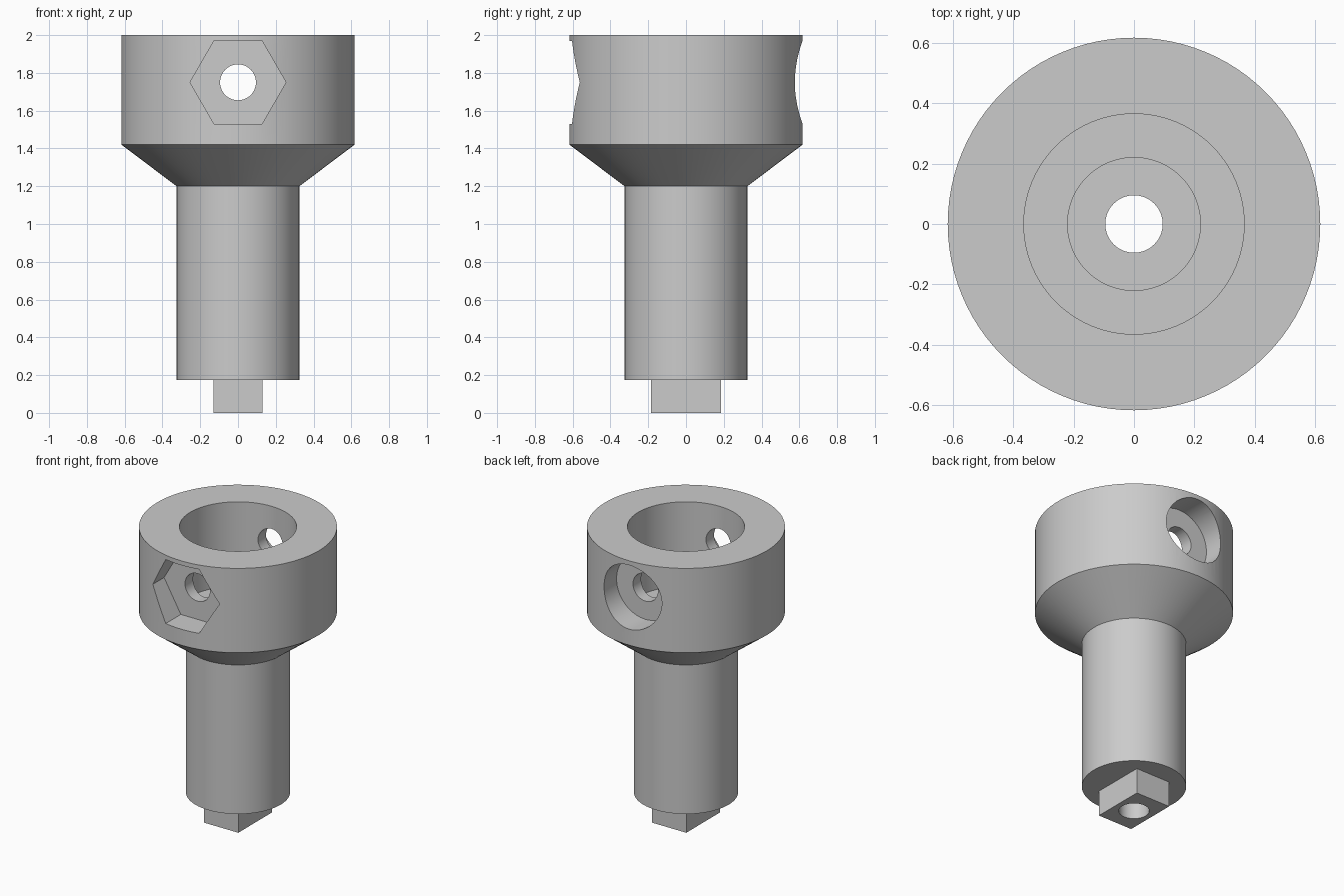
import bpy, bmesh, math
from mathutils import Matrix

if "Cube" in bpy.data.objects:
    bpy.data.objects.remove(bpy.data.objects["Cube"], do_unlink=True)

SEG = 96
CROSS_Z = 1.75       # height of the cross bolt
FLOOR = 0.44         # distance of the recess floors from the axis

grey = bpy.data.materials.new("plain grey")
grey.use_nodes = True
grey.diffuse_color = (0.6, 0.6, 0.6, 1)
grey.node_tree.nodes["Principled BSDF"].inputs["Base Color"].default_value = (0.6, 0.6, 0.6, 1)


def make_object(name, bm):
    bmesh.ops.recalc_face_normals(bm, faces=bm.faces)
    mesh = bpy.data.meshes.new(name)
    bm.to_mesh(mesh)
    bm.free()
    mesh.materials.append(grey)
    obj = bpy.data.objects.new(name, mesh)
    bpy.context.collection.objects.link(obj)
    return obj


def lathe(name, profile):
    """Spin a closed (radius, height) outline about the z axis."""
    bm = bmesh.new()
    verts = [bm.verts.new((r, 0, z)) for r, z in profile]
    edges = [bm.edges.new((v, verts[i - 1])) for i, v in enumerate(verts)]
    bmesh.ops.spin(bm, geom=verts + edges, axis=(0, 0, 1), cent=(0, 0, 0),
                   steps=SEG, angle=math.tau, use_merge=True)
    bmesh.ops.remove_doubles(bm, verts=bm.verts, dist=1e-5)
    return make_object(name, bm)


def rod(name, radius, start, end, sides, axis="Y", height=0):
    """Prism along an axis, used as a cutter."""
    bm = bmesh.new()
    bmesh.ops.create_cone(bm, cap_ends=True, segments=sides, radius1=radius,
                          radius2=radius, depth=abs(end - start))
    mid = (start + end) / 2
    if axis == "Y":
        # a hexagon gets its corners on the left and right
        turn = Matrix.Rotation(math.pi / 2, 4, "X") @ Matrix.Rotation(math.pi / 2, 4, "Z")
        if sides == 6:
            corner = max(bm.verts, key=lambda v: v.co.x).co
            turn = Matrix.Rotation(math.pi / 2, 4, "X") @ Matrix.Rotation(
                -math.atan2(corner.y, corner.x), 4, "Z")
        bm.transform(Matrix.Translation((0, mid, height)) @ turn)
    else:
        bm.transform(Matrix.Translation((0, 0, mid)))
    return make_object(name, bm)


def cut(target, cutters):
    """Subtract every cutter, bake the result and drop the cutters."""
    for cutter in cutters:
        mod = target.modifiers.new("cut", "BOOLEAN")
        mod.operation = "DIFFERENCE"
        mod.solver = "EXACT"
        mod.object = cutter
    graph = bpy.context.evaluated_depsgraph_get()
    mesh = bpy.data.meshes.new_from_object(target.evaluated_get(graph))
    target.modifiers.clear()
    target.data = mesh
    for cutter in cutters:
        bpy.data.objects.remove(cutter, do_unlink=True)


# Collar, cone and stem with a stepped bore
body = lathe("socket_body", [
    (0.095, 0.175), (0.325, 0.175), (0.325, 1.2), (0.617, 1.42), (0.617, 2.0),
    (0.365, 2.0), (0.365, 1.42), (0.22, 1.42), (0.22, 1.2), (0.095, 1.2)])

# Cross bolt hole, front nut recess and rear bolt head recess
cut(body, [
    rod("bolt_hole", 0.095, -0.9, 0.9, 48, height=CROSS_Z),
    rod("nut_recess", 0.254, -0.9, -FLOOR, 6, height=CROSS_Z),
    rod("head_recess", 0.22, FLOOR, 0.9, 64, height=CROSS_Z)])

# Rectangular key below the stem, drilled through
bm = bmesh.new()
bmesh.ops.create_cube(bm, size=1, matrix=Matrix.Translation((0, 0, 0.0875))
                      @ Matrix.Diagonal((0.262, 0.368, 0.175, 1)))
key = make_object("key_tip", bm)
cut(key, [rod("key_hole", 0.095, -0.2, 0.4, SEG, axis="Z")])

# Smooth round walls, crisp edges
for obj in (body, key):
    bpy.ops.object.select_all(action="DESELECT")
    obj.select_set(True)
    bpy.context.view_layer.objects.active = obj
    bpy.ops.object.shade_smooth_by_angle(angle=math.radians(30))
